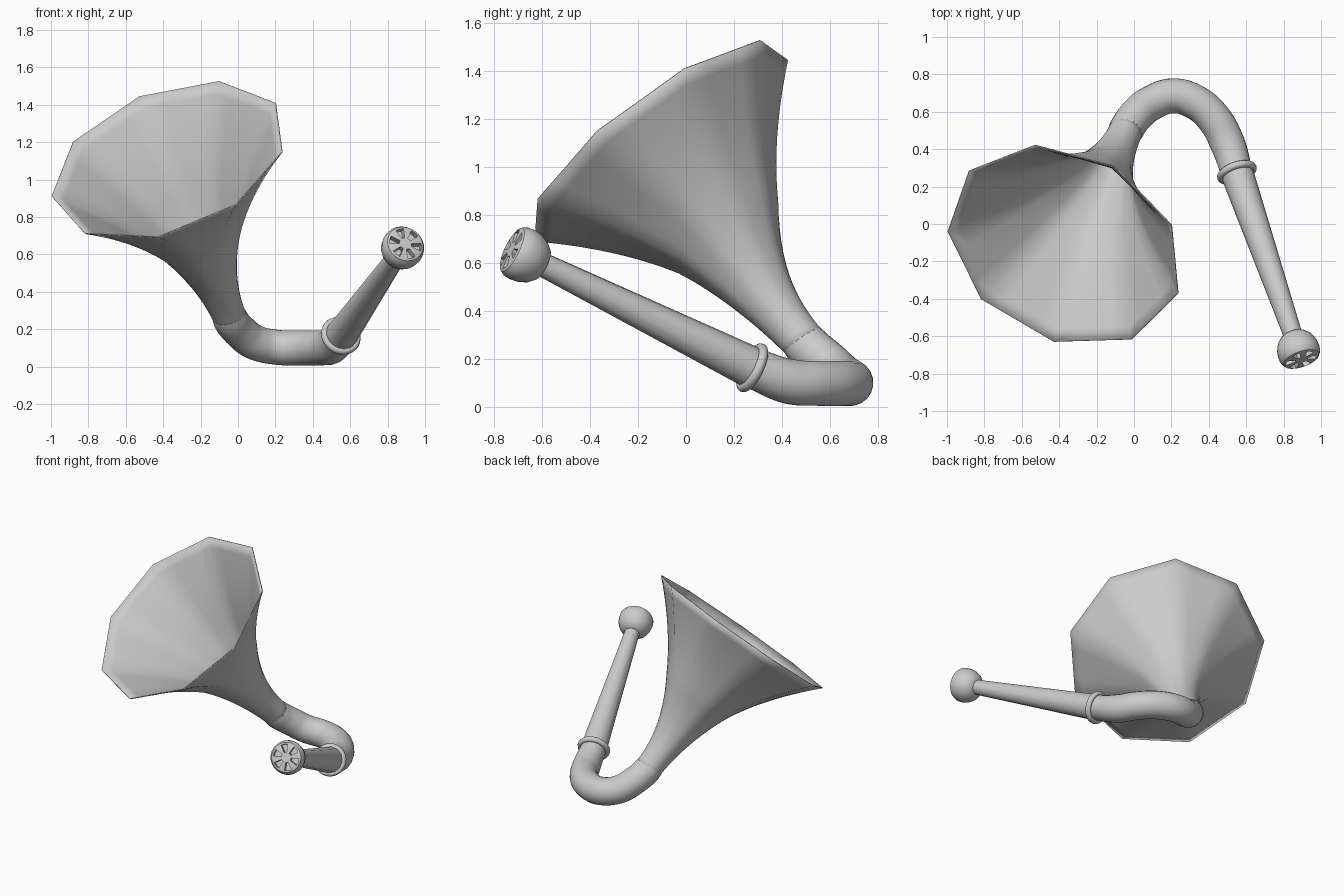
import bpy, bmesh, math
from mathutils import Vector

cube = bpy.data.objects.get("Cube")
if cube:
    bpy.data.objects.remove(cube)

grey = bpy.data.materials.new("plain_grey")
grey.use_nodes = True
colour = (0.6, 0.6, 0.6, 1)
grey.diffuse_color = colour
grey.node_tree.nodes["Principled BSDF"].inputs["Base Color"].default_value = colour


def finish(name, bm, angle=30):
    """Turn a bmesh into a shaded object."""
    bmesh.ops.recalc_face_normals(bm, faces=bm.faces)
    mesh = bpy.data.meshes.new(name)
    bm.to_mesh(mesh)
    bm.free()
    mesh.materials.append(grey)
    ob = bpy.data.objects.new(name, mesh)
    bpy.context.collection.objects.link(ob)
    bpy.ops.object.select_all(action='DESELECT')
    ob.select_set(True)
    bpy.context.view_layer.objects.active = ob
    bpy.ops.object.shade_smooth_by_angle(angle=math.radians(angle))
    return ob


def loft(bm, rings):
    """Skin a list of equally long point rings; return the faces by band."""
    loops = [[bm.verts.new(p) for p in ring] for ring in rings]
    n = len(loops[0])
    bands = [[bm.faces.new((a[i], a[(i + 1) % n], b[(i + 1) % n], b[i]))
              for i in range(n)] for a, b in zip(loops, loops[1:])]
    return loops, bands


def ring(centre, axis, ref, radius, sides):
    """Circle of points around an axis; radius may depend on the angle."""
    u = (ref - axis * ref.dot(axis)).normalized()
    v = axis.cross(u)
    out = []
    for i in range(sides):
        a = math.tau * i / sides
        r = radius(a) if callable(radius) else radius
        out.append(centre + (u * math.cos(a) + v * math.sin(a)) * r)
    return out


# Flared horn: nine flat panels at the rim, blending to a round neck
mouth = Vector((-0.369, -0.116, 1.10))
out_dir = Vector((-0.299, -0.574, 0.763)).normalized()
corner = Vector((-0.631, 0.076, -0.19))
sag = Vector((0, -0.8, -0.6))
length, panel = 1.1, math.tau / 9
rings = []
for k in range(23):
    t = length * k / 22
    r = 0.09 + 0.57 * (1 - t / length) ** 2
    w = 1 - t / length
    bend = 0.025 * max(0, math.sin(math.pi * (t - 0.5) / 0.7))

    def radius(a, r=r, w=w):
        flat = math.cos(panel / 2) / math.cos(a % panel - panel / 2)
        if min(a % panel, panel - a % panel) < 0.001:
            flat = 1
        return r * (w * flat + 1 - w)
    rings.append(ring(mouth - out_dir * t + sag * bend, out_dir, corner, radius, 36))
bm = bmesh.new()
loft(bm, rings)
horn = finish("horn", bm)
shell = horn.modifiers.new("thickness", 'SOLIDIFY')
shell.thickness = 0.006

# Curved pipe from the horn neck to the collar
path = [(-0.065, 0.45, 0.32), (-0.04, 0.506, 0.253), (0.015, 0.585, 0.185),
        (0.09, 0.645, 0.13), (0.21, 0.685, 0.103), (0.33, 0.65, 0.1),
        (0.43, 0.56, 0.1), (0.5, 0.43, 0.108), (0.55, 0.275, 0.165)]
curve = bpy.data.curves.new("curved_pipe", 'CURVE')
curve.dimensions = '3D'
curve.bevel_depth = 0.094
curve.bevel_resolution = 8
curve.resolution_u = 8
spline = curve.splines.new('BEZIER')
spline.bezier_points.add(len(path) - 1)
for i, (bp, p) in enumerate(zip(spline.bezier_points, path)):
    bp.co = p
    bp.handle_left_type = bp.handle_right_type = 'AUTO'
    bp.radius = 0.9 if i in (0, len(path) - 1) else 1
curve.materials.append(grey)
pipe = bpy.data.objects.new("curved_pipe", curve)
bpy.context.collection.objects.link(pipe)

# Collar where the pipe meets the tapered arm
joint = Vector((0.55, 0.275, 0.165))
head = Vector((0.88, -0.68, 0.635))
axis = (head - joint).normalized()
up = Vector((0, 0, 1))
bm = bmesh.new()
steps = [math.tau * k / 10 for k in range(11)]
loft(bm, [ring(joint + axis * 0.02 * math.sin(s), axis, up, 0.092 + 0.018 * math.cos(s), 32)
          for s in steps])
bmesh.ops.remove_doubles(bm, verts=bm.verts, dist=0.0005)
finish("collar", bm, 60)

# Tapered arm with a few broad sides
bm = bmesh.new()
loft(bm, [ring(joint, axis, up, 0.088, 12), ring(head - axis * 0.09, axis, up, 0.05, 12)])
finish("tapered_arm", bm, 35)

# Rounded head with a slotted front plate
profile = [(0.04, -0.105), (0.07, -0.096), (0.094, -0.07), (0.11, -0.035), (0.115, 0),
           (0.112, 0.03), (0.1, 0.05), (0.088, 0.055), (0.034, 0.055)]
bm = bmesh.new()
loops, bands = loft(bm, [ring(head + axis * s, axis, up, r, 24) for r, s in profile])
bm.faces.new(loops[-1])
bm.faces.new(loops[0])
bm.normal_update()
slots = [f for i, f in enumerate(bands[-1]) if i % 4 < 2]
pushed = bmesh.ops.extrude_face_region(bm, geom=slots)
bmesh.ops.translate(bm, vec=axis * -0.035,
                    verts=[g for g in pushed["geom"] if isinstance(g, bmesh.types.BMVert)])
bmesh.ops.delete(bm, geom=slots, context='FACES_ONLY')
finish("head", bm, 35)
